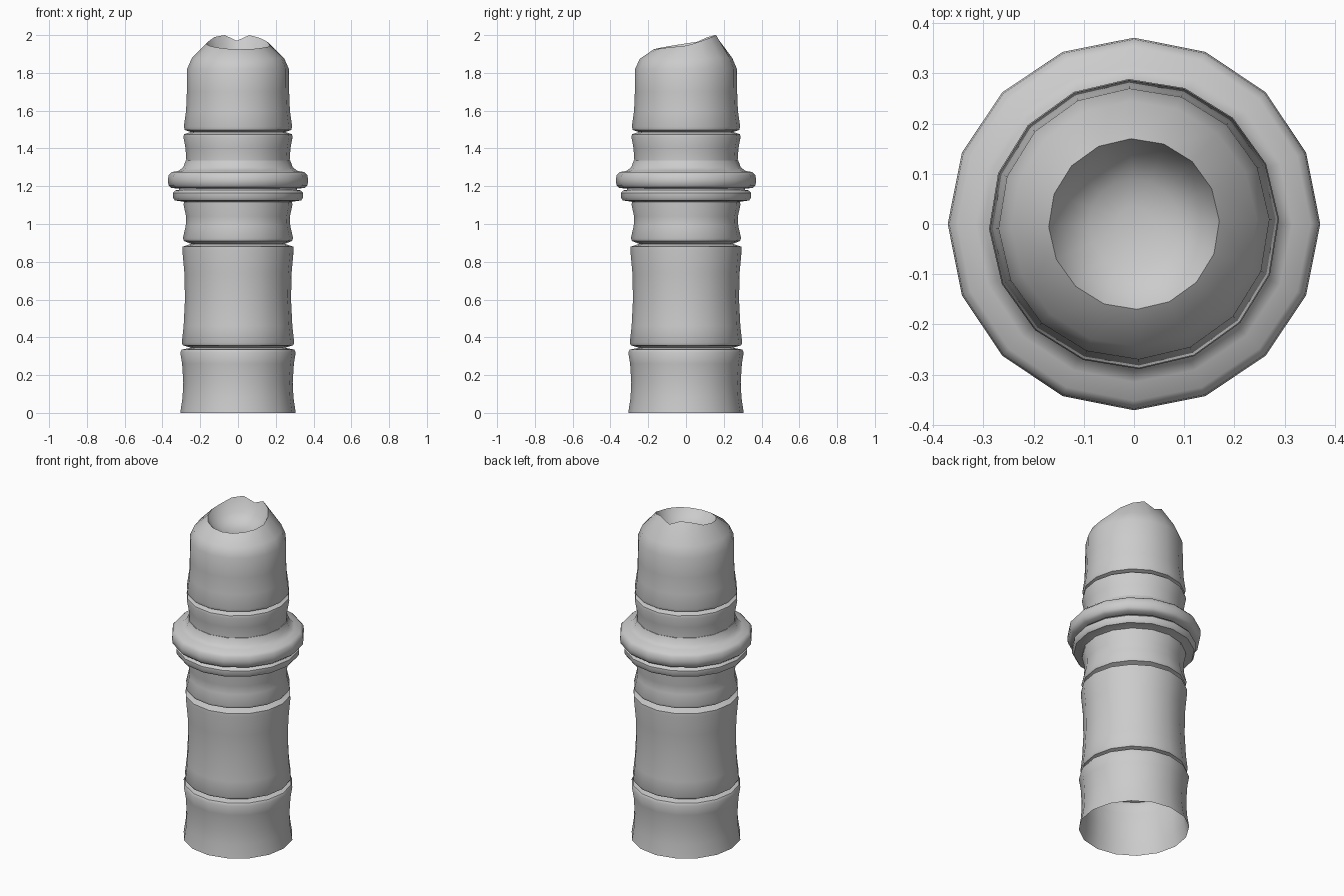
import bpy, bmesh, math

SIDES = 16


def lathe(name, rows, turn=0.0, closed=False, cap_end=False):
    """Spin rows of (radius, z), where z may be a list with one height per side."""
    bm = bmesh.new()
    rings = []
    for r, z in rows:
        ring = []
        for i in range(SIDES):
            a = 2 * math.pi * i / SIDES + turn
            h = z[i] if isinstance(z, list) else z
            ring.append(bm.verts.new((r * math.cos(a), r * math.sin(a), h)))
        rings.append(ring)
    pairs = list(zip(rings, rings[1:]))
    if closed:
        pairs.append((rings[-1], rings[0]))
    for lo, hi in pairs:
        for i in range(SIDES):
            j = (i + 1) % SIDES
            bm.faces.new((lo[i], lo[j], hi[j], hi[i]))
    if cap_end:
        bm.faces.new(rings[-1])
    me = bpy.data.meshes.new(name)
    bm.to_mesh(me)
    bm.free()
    ob = bpy.data.objects.new(name, me)
    bpy.context.collection.objects.link(ob)
    bpy.ops.object.select_all(action='DESELECT')
    ob.select_set(True)
    bpy.context.view_layer.objects.active = ob
    bpy.ops.object.shade_smooth_by_angle(angle=math.radians(42))
    return ob


# Stalk: jointed tube, open at the bottom
stalk = [
    (.306, 0), (.294, .08), (.290, .16), (.296, .26), (.306, .32), (.298, .335),
    (.250, .345), (.292, .358), (.298, .37), (.288, .46), (.281, .60),
    (.284, .74), (.295, .86), (.294, .88), (.248, .895),
    (.286, .91), (.292, .925), (.277, .99), (.275, 1.04), (.288, 1.10),
    (.280, 1.20), (.274, 1.34), (.278, 1.40), (.289, 1.46), (.286, 1.475),
    (.250, 1.487), (.282, 1.498), (.287, 1.515), (.275, 1.60), (.271, 1.70),
    (.270, 1.82),
]
# Jagged slanted rim, then the hollow inside it
rim = [1.945, 1.965, 1.985, 2.0, 1.97, 2.0, 1.99, 1.965,
       1.955, 1.945, 1.935, 1.928, 1.925, 1.926, 1.932, 1.938]
stalk += [(.245, [1.877 + .1 * (z - 1.95) for z in rim]), (.170, rim),
          (.140, [1.90 + .3 * (z - 1.95) for z in rim]),
          (.090, 1.872), (.035, 1.86)]
lathe("bamboo_stalk", stalk, turn=math.radians(2), cap_end=True)

# Collar: thin lower band and thick upper band around the stalk
lathe("collar", [
    (.270, 1.11), (.290, 1.118), (.335, 1.125), (.345, 1.14), (.345, 1.165),
    (.333, 1.178), (.312, 1.181), (.312, 1.188), (.352, 1.190), (.368, 1.205),
    (.371, 1.23), (.368, 1.258), (.352, 1.275), (.315, 1.281),
    (.290, 1.30), (.277, 1.335), (.262, 1.335),
], closed=True)
